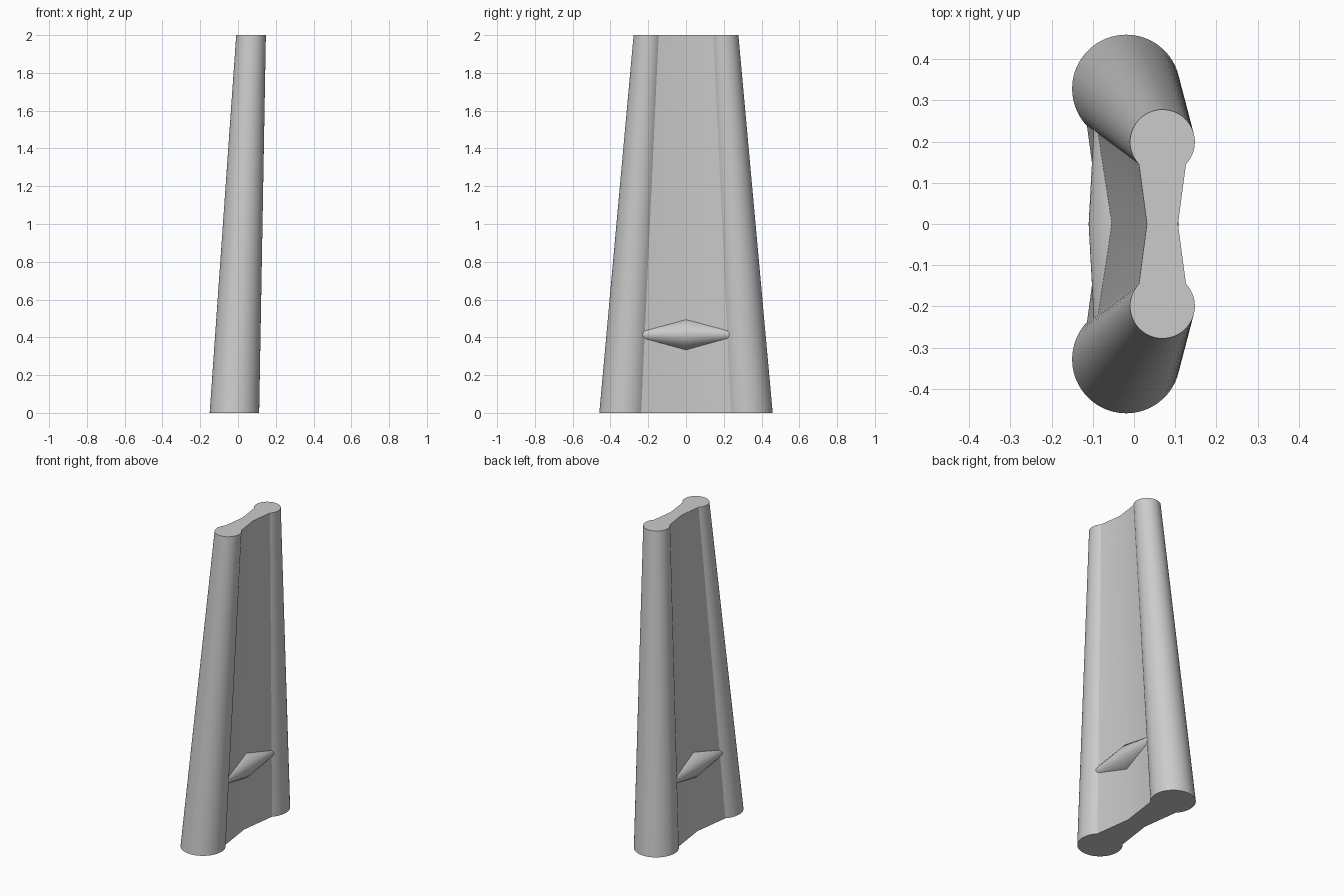
import bpy, math

cube = bpy.data.objects.get("Cube")
if cube:
    bpy.data.objects.remove(cube, do_unlink=True)

grey = bpy.data.materials.new("plain_grey")
grey.use_nodes = True
COLOUR = (0.6, 0.6, 0.6, 1)
grey.diffuse_color = COLOUR
grey.node_tree.nodes["Principled BSDF"].inputs["Base Color"].default_value = COLOUR


def loft(name, rings):
    """Skin closed rings of equal length and cap both ends."""
    n = len(rings[0])
    verts = [p for ring in rings for p in ring]
    faces = [tuple(reversed(range(n))),
             tuple(range(len(verts) - n, len(verts)))]
    for k in range(len(rings) - 1):
        for i in range(n):
            j = (i + 1) % n
            faces.append((k * n + i, k * n + j, (k + 1) * n + j, (k + 1) * n + i))
    mesh = bpy.data.meshes.new(name)
    mesh.from_pydata(verts, [], faces)
    mesh.materials.append(grey)
    obj = bpy.data.objects.new(name, mesh)
    bpy.context.collection.objects.link(obj)
    bpy.ops.object.select_all(action='DESELECT')
    obj.select_set(True)
    bpy.context.view_layer.objects.active = obj
    bpy.ops.object.shade_smooth_by_angle(angle=math.radians(20))
    return obj


# Tapered, leaning body: two round columns joined by a waisted web
def body_outline(radius, cx, cy, z, steps=56):
    half_gap = math.radians(46.5)      # part of each circle hidden by the web
    waist = 0.48 * radius
    ring = []
    for side in (1, -1):
        start = -math.pi / 2 + half_gap
        sweep = 2 * (math.pi - half_gap)
        for i in range(steps + 1):
            a = start + sweep * i / steps
            ring.append((cx + side * radius * math.cos(a),
                         side * (cy + radius * math.sin(a)), z))
        ring.append((cx - side * waist, 0, z))
    return ring


loft("column_body", [body_outline(0.131, -0.019, 0.328, 0),
                     body_outline(0.0785, 0.069, 0.199, 2)])


# Double-tapered cross bar passing through the web
def bar_section(y, sides=64):
    half_x = 0.109 - 0.054 * abs(y)
    half_z = 0.095 - 0.22 * abs(y)
    return [(half_x * math.cos(a) - 0.001, y, 0.415 - half_z * math.sin(a))
            for a in (2 * math.pi * i / sides for i in range(sides))]


bar = loft("cross_bar", [bar_section(y) for y in (-0.27, 0, 0.27)])

# Consistent outward normals
for obj in (bpy.data.objects["column_body"], bar):
    bpy.ops.object.select_all(action='DESELECT')
    obj.select_set(True)
    bpy.context.view_layer.objects.active = obj
    bpy.ops.object.mode_set(mode='EDIT')
    bpy.ops.mesh.select_all(action='SELECT')
    bpy.ops.mesh.normals_make_consistent(inside=False)
    bpy.ops.object.mode_set(mode='OBJECT')
